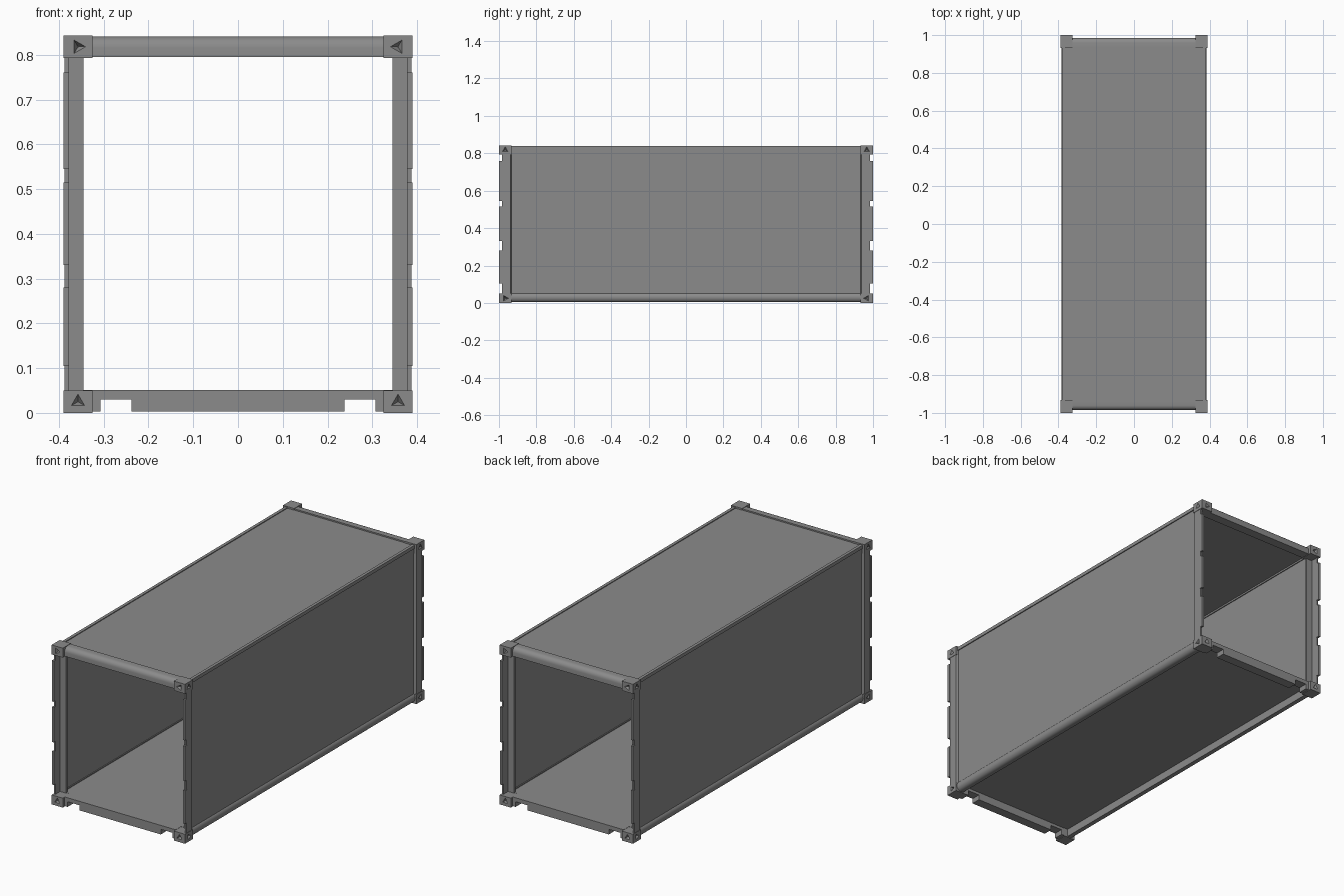
import bpy, bmesh
from math import pi, radians, sin, cos
from mathutils import Matrix, Vector

if "Cube" in bpy.data.objects:
    bpy.data.objects.remove(bpy.data.objects["Cube"])

# Overall half-width, half-length, height and corner casting size
W, L, H = 0.39, 1.0, 0.843
CX, CY, CZ = 0.065, 0.067, 0.05

# Dark grey steel
steel = bpy.data.materials.new("dark_grey_steel")
steel.diffuse_color = (0.26, 0.26, 0.26, 1)
steel.use_nodes = True
steel.node_tree.nodes["Principled BSDF"].inputs["Base Color"].default_value = steel.diffuse_color


def make(name, bm):
    bmesh.ops.recalc_face_normals(bm, faces=bm.faces)
    me = bpy.data.meshes.new(name)
    bm.to_mesh(me)
    bm.free()
    me.materials.append(steel)
    ob = bpy.data.objects.new(name, me)
    bpy.context.collection.objects.link(ob)
    return ob


def add_box(bm, lo, hi):
    lo, hi = Vector(lo), Vector(hi)
    m = Matrix.Translation((lo + hi) / 2) @ Matrix.Diagonal((*(hi - lo), 1))
    bmesh.ops.create_cube(bm, size=1, matrix=m)


def box(name, lo, hi):
    bm = bmesh.new()
    add_box(bm, lo, hi)
    return make(name, bm)


def prism(name, pts, vec):
    bm = bmesh.new()
    f = bm.faces.new([bm.verts.new(p) for p in pts])
    ext = bmesh.ops.extrude_face_region(bm, geom=[f])
    vs = [v for v in ext["geom"] if isinstance(v, bmesh.types.BMVert)]
    bmesh.ops.translate(bm, verts=vs, vec=vec)
    return make(name, bm)


def mirror(ob, x=True, y=True):
    m = ob.modifiers.new("mirror", "MIRROR")
    m.use_axis = (x, y, False)
    m.use_mirror_merge = False
    return ob


def smooth(ob):
    bpy.ops.object.select_all(action='DESELECT')
    ob.select_set(True)
    bpy.context.view_layer.objects.active = ob
    bpy.ops.object.shade_smooth_by_angle(angle=radians(40))


def arc(cx, cy, rx, ry, a0, a1, n=5):
    angles = [radians(a0 + (a1 - a0) * i / n) for i in range(n + 1)]
    return [(cx + rx * cos(a), cy + ry * sin(a)) for a in angles]


# Corner castings with tapered triangular lashing holes
xc, yc = W - CX / 2, L - CY / 2
for level, z0, turn in (("lower", 0.0, 0), ("upper", H - CZ, pi / 2)):
    zc = z0 + CZ / 2
    cast = box(level + "_corner_casting", (W - CX, -L, z0), (W, -L + CY, z0 + CZ))
    bm = bmesh.new()
    for loc, rot in (((xc, -L, zc), Matrix.Rotation(pi / 2, 4, 'X')),
                     ((W, -yc, zc), Matrix.Rotation(pi / 2, 4, 'Y'))):
        bmesh.ops.create_cone(bm, cap_ends=True, segments=3, radius1=0.002, radius2=0.032, depth=0.03,
                              matrix=Matrix.Translation(loc) @ rot @ Matrix.Rotation(turn, 4, 'Z'))
    cutter = make(level + "_hole_cutter", bm)
    cutter.hide_render = True
    cutter.hide_viewport = True
    cut = cast.modifiers.new("holes", "BOOLEAN")
    cut.operation, cut.object, cut.solver = "DIFFERENCE", cutter, "EXACT"
    cut.use_self = True
    mirror(cast)

# L-shaped corner posts
post = [(0.345, -0.945), (0.379, -0.945), (0.379, -0.985), (0.388, -0.985),
        (0.388, -0.938), (0.377, -0.932), (0.345, -0.932)]
smooth(mirror(prism("corner_post", [(x, y, CZ) for x, y in post], (0, 0, H - 2 * CZ))))

# Hinge plates on the outer edge of each post
bm = bmesh.new()
for z0, z1 in ((0.105, 0.28), (0.33, 0.515), (0.545, 0.76)):
    add_box(bm, (0.378, -0.999, z0), (W, -0.984, z1))
mirror(make("hinge_plates", bm))

# Upper end beams with a rounded outer edge
top = [(-0.935, 0.841), (-0.935, 0.795), (-0.985, 0.795)] + arc(-0.96, 0.816, 0.025, 0.025, 180, 90)
smooth(mirror(prism("end_header", [(-W + CX, y, z) for y, z in top], (2 * (W - CX), 0, 0)), x=False))

# Lower end sills with fork pockets
a, b, e, zb, zp, zt = 0.238, 0.307, W - CX, 0.003, 0.03, 0.051
sill = [(-e, zt), (-e, zb), (-b, zb), (-b, zp), (-a, zp), (-a, zb),
        (a, zb), (a, zp), (b, zp), (b, zb), (e, zb), (e, zt)]
mirror(prism("end_sill", [(x, -0.985, z) for x, z in sill], (0, 0.05, 0)), x=False)

# Side rails: rounded lower, square upper
low = [(0.345, 0.05), (0.345, 0.004)] + arc(0.362, 0.03, 0.022, 0.026, -90, 90, 8) + [(0.362, 0.05)]
smooth(mirror(prism("lower_side_rail", [(x, -L + CY, z) for x, z in low], (0, 2 * (L - CY), 0)), y=False))
mirror(box("upper_side_rail", (0.364, -L + CY, 0.820), (0.38, L - CY, 0.838)), y=False)

# Side walls, roof and floor panels
mirror(box("side_wall", (0.369, -0.94, 0.045), (0.375, 0.94, 0.825)), y=False)
box("roof", (-0.365, -0.94, 0.829), (0.365, 0.94, 0.834))
box("floor", (-0.372, -0.94, 0.045), (0.372, 0.94, 0.051))
